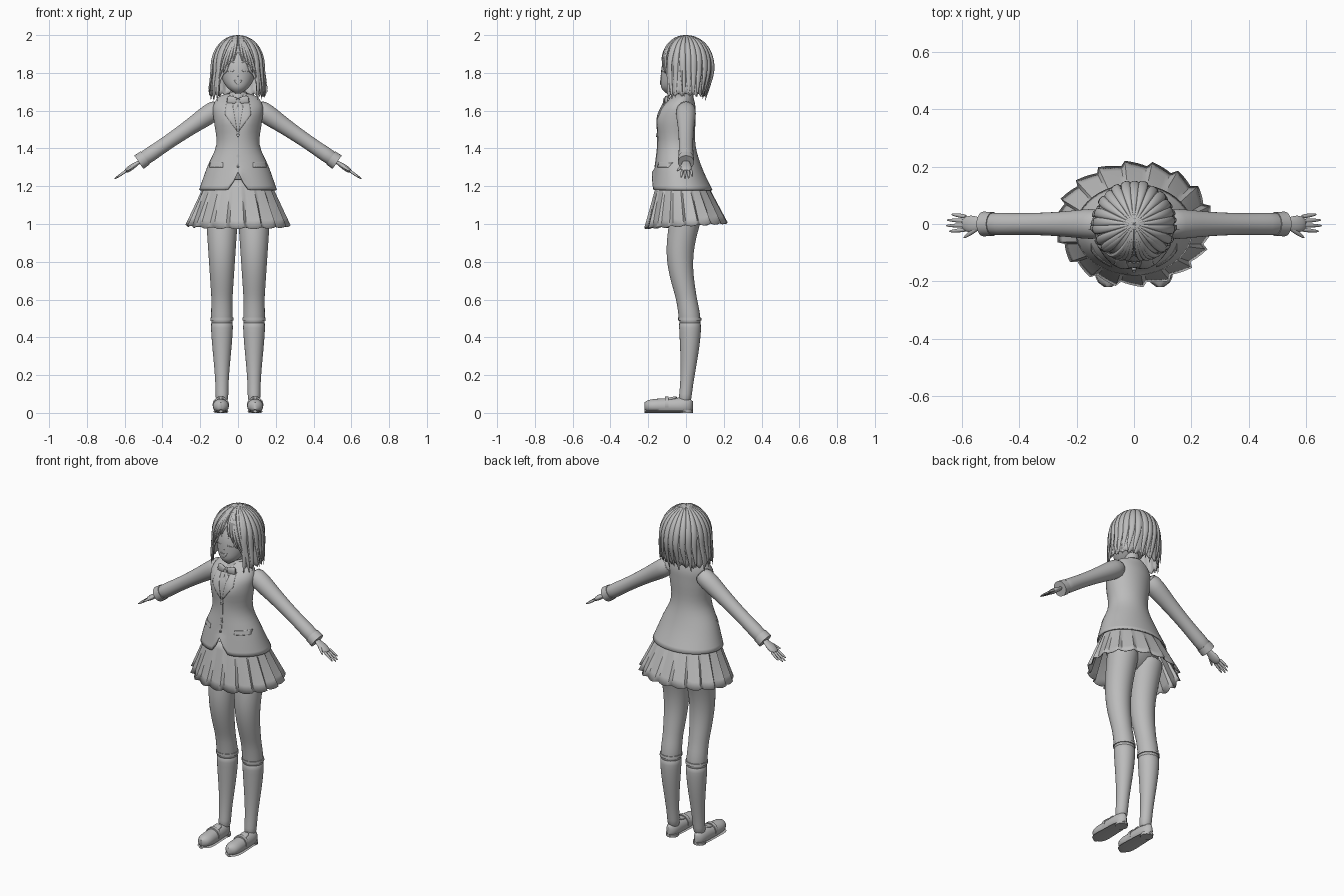
import bpy, bmesh, math, random
from mathutils import Vector
from mathutils.bvhtree import BVHTree

cube = bpy.data.objects.get("Cube")
if cube:
    bpy.data.objects.remove(cube)
random.seed(4)
X, Y, Z = Vector((1, 0, 0)), Vector((0, 1, 0)), Vector((0, 0, 1))
sin, cos, pi, tau = math.sin, math.cos, math.pi, math.tau

grey = bpy.data.materials.new("plain grey")
grey.use_nodes = True
grey.diffuse_color = (.5, .5, .5, 1)
grey.node_tree.nodes["Principled BSDF"].inputs["Base Color"].default_value = grey.diffuse_color


def make(name, verts, faces, mirror=False, thick=0, subdiv=0, angle=50):
    """Create a smooth-shaded object, optionally mirrored, thickened and subdivided."""
    mesh = bpy.data.meshes.new(name)
    mesh.from_pydata(verts, [], faces)
    bm = bmesh.new()
    bm.from_mesh(mesh)
    bmesh.ops.recalc_face_normals(bm, faces=bm.faces)
    bm.to_mesh(mesh)
    bm.free()
    mesh.materials.append(grey)
    mesh.shade_smooth()
    mesh.set_sharp_from_angle(angle=math.radians(angle))
    part = bpy.data.objects.new(name, mesh)
    bpy.context.collection.objects.link(part)
    if mirror:
        part.modifiers.new("Mirror", 'MIRROR').use_mirror_merge = False
    if thick:
        part.modifiers.new("Thickness", 'SOLIDIFY').thickness = thick
    if subdiv:
        smoothing = part.modifiers.new("Smooth", 'SUBSURF')
        smoothing.levels = smoothing.render_levels = subdiv
    return part


def grid_faces(rows, cols, wrap=True):
    return [(r * cols + c, r * cols + (c + 1) % cols,
             (r + 1) * cols + (c + 1) % cols, (r + 1) * cols + c)
            for r in range(rows - 1) for c in range(cols if wrap else cols - 1)]


def loft(name, rings, sides=20, caps=True, shape=None, **options):
    """Skin a list of ellipses, each a centre and two half-axis vectors."""
    angles = [tau * k / sides for k in range(sides)]
    verts = [centre + u * cos(a) + v * sin(a) for centre, u, v in rings for a in angles]
    if shape:
        verts = [shape(p) for p in verts]
    faces = grid_faces(len(rings), sides)
    if caps:
        faces += [tuple(range(sides)), tuple(range(len(verts) - sides, len(verts)))]
    return make(name, verts, faces, **options)


def limb(name, start, end, radii, wide=1, deep=1, **options):
    """Straight round part with evenly spaced radii; wide and deep flatten it."""
    start, end = Vector(start), Vector(end)
    d = (end - start).normalized()
    u = Y if abs(d.x) > .5 else X
    u = (u - d * u.dot(d)).normalized()
    v = d.cross(u)
    return loft(name, [(start.lerp(end, i / (len(radii) - 1)), u * r * wide, v * r * deep)
                       for i, r in enumerate(radii)], **options)


def smooth(keys, steps=4):
    """Curve through the keys of a profile."""
    keys = [Vector(k) for k in keys]
    padded = [keys[0]] + keys + [keys[-1]]
    for a, b, c, d in zip(padded, keys, keys[1:], padded[3:]):
        for i in range(steps):
            t = i / steps
            yield b + ((c - a) + ((2 * a - 5 * b + 4 * c - d) + (3 * (b - c) + d - a) * t) * t) * t / 2
    yield keys[-1]


def upright(keys):
    """Rings from a profile of height, depth position, half width and half depth."""
    return [(Y * y + Z * z, X * w, Y * d) for z, y, w, d in smooth(keys)]


def surface(part):
    bpy.context.view_layer.update()
    return BVHTree.FromObject(part, bpy.context.evaluated_depsgraph_get())


def patch(name, corners, tree, bend=0, cells=9, **options):
    """Thin plate with four x, z corners, laid on the front of a surface."""
    a, b, c, d = [Vector(p) for p in corners]
    verts = []
    for i in range(cells):
        for j in range(cells):
            s, t = i / (cells - 1), j / (cells - 1)
            x, z = a.lerp(b, s).lerp(d.lerp(c, s), t)
            z += bend * sin(pi * s)
            hit = tree.ray_cast(Vector((x, -1, z)), Y)[0]
            verts.append((x, hit.y - .003, z))
    make(name, verts, grid_faces(cells, cells, False), thick=.005, **options)


# Jacket: flared hem with a rounded front notch, fuller chest
def tailor(p):
    if p.y < 0:
        p.z += max(0, 1.3 - p.z) * .8 * math.exp(-(p.x / .03) ** 2)
        p.y -= .012 * math.exp(-((abs(p.x) - .06) / .04) ** 2 - ((p.z - 1.55) / .06) ** 2)
    return p


jacket = loft("jacket", upright([
    (1.18, -.02, .206, .16), (1.3, -.04, .164, .124), (1.42, -.05, .115, .1), (1.55, -.05, .128, .1),
    (1.62, -.04, .132, .09), (1.67, -.02, .105, .06), (1.69, -.01, .06, .05)]),
    sides=48, caps=False, shape=tailor, thick=.008)
chest = surface(jacket)
patch("lapel", [(.004, 1.49), (.034, 1.66), (.06, 1.65), (.07, 1.58)], chest, mirror=True)
patch("pocket_flap", [(.08, 1.325), (.15, 1.325), (.15, 1.3), (.08, 1.3)], chest, mirror=True)
patch("front_edge", [(-.005, 1.49), (.005, 1.49), (.005, 1.3), (-.005, 1.3)], chest)
for z in (1.47, 1.36):
    limb("button", (0, -.14, z), (0, -.16, z), [.009, .008])

# Sleeves and cuffs
shoulder, wrist = Vector((.09, 0, 1.625)), Vector((.525, 0, 1.327))
arm = (wrist - shoulder).normalized()
limb("sleeve", shoulder, wrist, [.05, .055, .047, .042, .039, .038, .04, .04], mirror=True, subdiv=1)
limb("cuff", wrist - arm * .04, wrist, [.042, .043], mirror=True)


# Hands: distances along the arm, then toward the back
def reach(along, back):
    return wrist + arm * along + Y * back


limb("palm", reach(-.01, 0), reach(.09, 0), [.02, .022, .03, .03, .02], deep=.5, mirror=True, subdiv=1)
for i, finger in enumerate(("index", "middle", "ring", "little")):
    spread = i - 1.3
    limb(finger + "_finger", reach(.07, spread * .015), reach(.16 - .008 * spread ** 2, spread * .02),
         [.008, .008, .007, .003], sides=8, mirror=True, subdiv=1)
limb("thumb", reach(.02, -.01), reach(.085, -.05), [.011, .01, .008, .003], sides=8, mirror=True, subdiv=1)

# Skirt: overlapping saw-tooth pleats growing toward the hem
PLEATS, STEPS, ROWS = 18, 6, 7
verts = []
for r in range(ROWS):
    t = r / (ROWS - 1)
    for k in range(PLEATS * STEPS):
        a = tau * k / (PLEATS * STEPS)
        fold = (k % STEPS) / (STEPS - 1)
        size = 1 + (.02 + .06 * t) * (fold - .6)
        verts.append(((.165 + .105 * t) * size * cos(a), .025 * (t - 1) + (.125 + .09 * t) * size * sin(a),
                      1.235 - .24 * t + .014 * t * sin(a) - .008 * t * sin(pi * fold)))
make("skirt", verts, grid_faces(ROWS, PLEATS * STEPS), thick=.004, angle=35)

# Hips, legs and knee socks
limb("hips", (0, -.02, 1.24), (0, -.02, 1), [.15, .17, .17, .14, .05], deep=.7, subdiv=1)


def leg_ring(z, extra=0):
    bend = cos(tau * (z - .45) / (.75 if z > .45 else 1.5))
    t = max(0, min(1, (z - .1) / .4))
    calf = .032 + .026 * t * t * (3 - 2 * t)
    radius = extra + (.056 + .068 * (z - .6) if z > .6 else calf)
    return X * .085 + Y * (.027 * bend - .005) + Z * z, X * radius, Y * radius


loft("leg", [leg_ring(1.1 - .05 * i) for i in range(14)], mirror=True, subdiv=1)
loft("sock", [leg_ring(.5 - .05 * i, .002) for i in range(10)], mirror=True, subdiv=1)
loft("sock_band", [leg_ring(.505, .003), leg_ring(.49, .004)], mirror=True)


# Loafers: one rounded outline from toe (t = 0) to heel (t = 1)
def shoe_ring(t, grow=0, height=None):
    rounding = math.sqrt(max(.05, 1 - abs(2 * t - 1) ** 5))
    tall = height or (.036 + .012 * t) * (.4 + .6 * rounding)
    return (Vector((.091, -.22 + .256 * t, .036 if not height else height)),
            X * ((.046 - .01 * t) * rounding + grow), Z * tall)


def flat_bottom(p):
    p.z = max(p.z, .012)
    return p


loft("shoe", [shoe_ring(i / 16) for i in range(17)], shape=flat_bottom, mirror=True)
loft("shoe_strap", [shoe_ring(t, .002, .043) for t in (.42, .5)], shape=flat_bottom, mirror=True)
loft("shoe_sole", [shoe_ring(i / 16, .003, .008) for i in range(17)], sides=4, mirror=True)
limb("shoe_heel", (.09, 0, 0), (.09, 0, .016), [.035, .036], mirror=True)
limb("shoe_tongue", (.09, -.11, .066), (.09, -.045, .082), [.02, .026, .022], deep=.4, mirror=True, subdiv=1)

# Neck, shirt and bow
limb("neck", (0, -.015, 1.6), (0, -.02, 1.76), [.048, .04, .038])
limb("shirt_collar", (0, -.02, 1.655), (0, -.02, 1.7), [.06, .047], caps=False, thick=.006)
limb("shirt_front", (0, -.045, 1.55), (0, -.025, 1.68), [.08, .07, .052], wide=.8)
limb("bow_loop", (0, -.112, 1.652), (.06, -.103, 1.657), [.012, .02, .026, .022], wide=.4, mirror=True, subdiv=1)
limb("bow_tail", (0, -.115, 1.65), (.025, -.138, 1.595), [.007, .013, .015], deep=.4, mirror=True)
limb("bow_knot", (0, -.1, 1.652), (0, -.123, 1.652), [.014, .011])

# Head with a pointed chin, small nose and calm expression
head = loft("head", upright([
    (1.69, -.09, .012, .012), (1.72, -.07, .054, .06), (1.77, -.04, .086, .094),
    (1.85, -.01, .107, .115), (1.93, 0, .09, .09), (1.97, 0, .04, .04)]), sides=32)
face = surface(head)
limb("nose", (0, -.115, 1.805), (0, -.134, 1.78), [.006, .008, .003], subdiv=1)
patch("closed_eye", [(.022, 1.815), (.066, 1.818), (.066, 1.814), (.022, 1.81)], face, -.008, mirror=True)
patch("eyebrow", [(.022, 1.857), (.064, 1.852), (.064, 1.849), (.022, 1.854)], face, .006, mirror=True)
patch("open_mouth", [(-.022, 1.764), (.022, 1.764), (.01, 1.742), (-.01, 1.742)], face, -.004)


# Hair surface; the angle is measured from the back of the head
def hair_point(a, z, lift=0.0):
    dome = max(0, min(1, (2 - z) / .17))
    r = math.sqrt(dome * (2 - dome))
    low = max(0, (1.8 - z) / .14)
    width = .136 + .01 * min(1, low * 2)
    depth = .136 + .007 * cos(a) - .045 * low * max(0, cos(a))
    return Vector(((width * r + lift) * sin(a), (depth * r + lift) * cos(a), z))


def hair_height(t, tip):
    return 2 - (2 - tip) * (1 - cos(t * pi / 2))


COLS, ROWS = 160, 22
verts = []
for r in range(ROWS):
    t = r / (ROWS - 1)
    for c in range(COLS):
        a = tau * c / COLS
        parting = abs(a - pi)
        tooth = abs((c / 8) % 1 - .5) * 2
        tip = 1.9 - .2 * parting if parting < .75 else 1.675
        verts.append(hair_point(a, hair_height(t, tip + .018 * tooth), -.005 * tooth * t))
make("hair_cap", verts, grid_faces(ROWS, COLS), thick=.006)


def lock(name, start, end, tip, width, lift, rows=14, sides=6):
    """Tapered strand lying on the hair, sweeping between two angles."""
    verts = []
    for i in range(rows):
        t = i / (rows - 1)
        taper = .05 + sin(pi * min(1, .12 + .88 * t)) ** .6
        for k in range(sides):
            b = tau * k / sides
            verts.append(hair_point(start + (end - start) * t * t + width * taper * cos(b),
                                    hair_height(t, tip), lift * t + .01 * taper * sin(b)))
    make(name, verts, grid_faces(rows, sides) + [tuple(range(sides)), tuple(range(len(verts) - sides, len(verts)))],
         subdiv=1)


for i in range(-9, 10):
    lock("hair_lock", i / 4, i / 4 + random.uniform(-.12, .12), random.uniform(1.645, 1.685), .15, random.uniform(0, .008))
for side in (-1, 1):
    for i in range(1, 5):
        lock("fringe_lock", pi + side * i * .08, pi + side * i * .2, 1.9 - .035 * i, .11, .005)
    lock("face_lock", pi + side * .75, pi + side, 1.655, .14, .004)
    limb("hair_wisp", (side * .13, -.02, 1.89), (side * .158, -.02, 1.7), [.001, .002, .001], sides=6)
